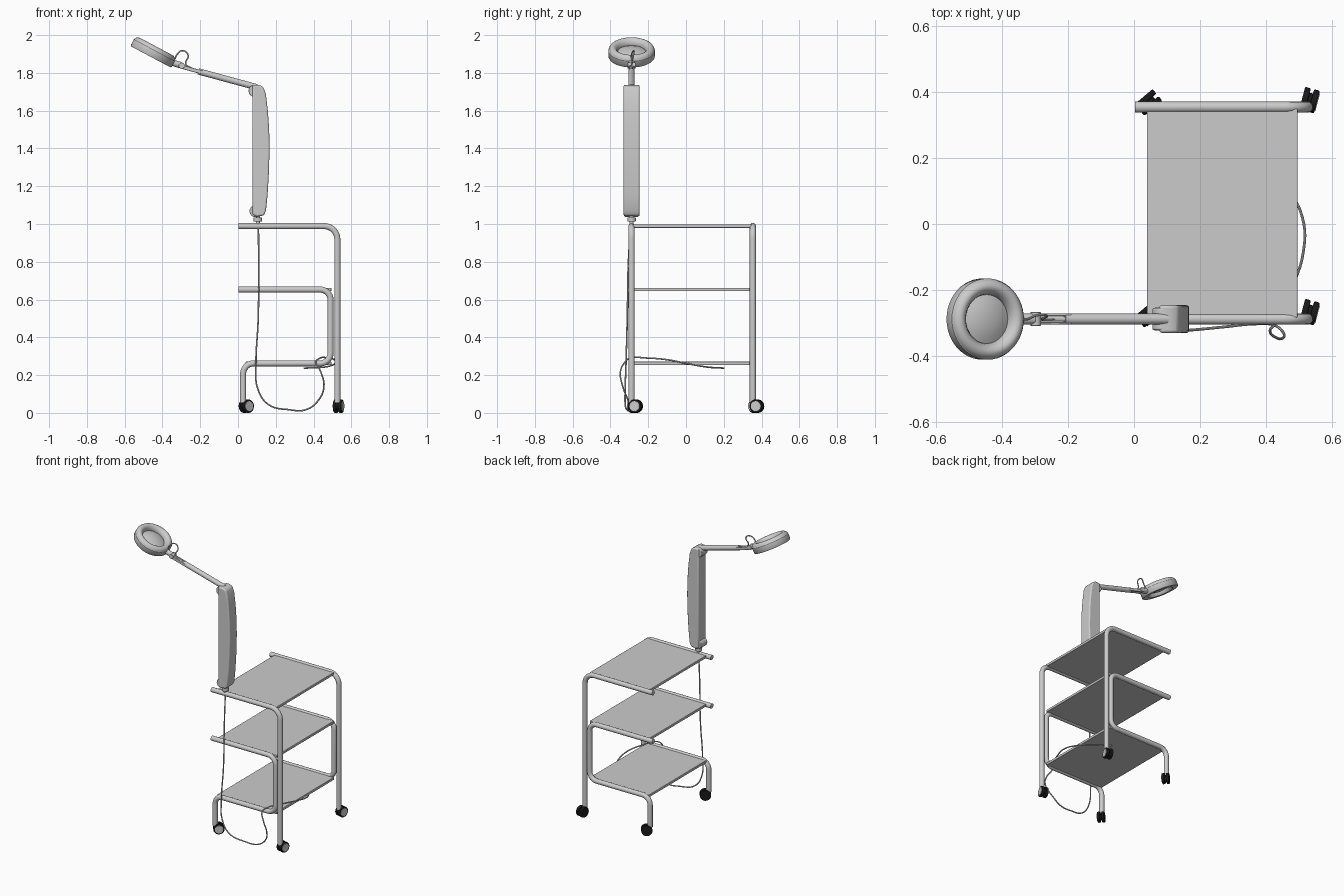
import bpy, bmesh, math
from mathutils import Vector, Matrix

if "Cube" in bpy.data.objects:
    bpy.data.objects.remove(bpy.data.objects["Cube"])

YF, YB = -0.288, 0.354      # front and back frame planes
R = 0.0165                  # frame tube radius

black = bpy.data.materials.new("black_rubber")
black.diffuse_color = (0.01, 0.01, 0.01, 1)
black.use_nodes = True
black.node_tree.nodes["Principled BSDF"].inputs["Base Color"].default_value = black.diffuse_color


def finish(name, bm, mat=None, bevel=0, segs=3, angle=35):
    bmesh.ops.recalc_face_normals(bm, faces=bm.faces)
    me = bpy.data.meshes.new(name)
    bm.to_mesh(me)
    bm.free()
    ob = bpy.data.objects.new(name, me)
    bpy.context.collection.objects.link(ob)
    if mat:
        me.materials.append(mat)
    if bevel:
        m = ob.modifiers.new("bevel", 'BEVEL')
        m.width, m.segments = bevel, segs
        m.limit_method, m.angle_limit = 'ANGLE', math.radians(40)
    bpy.ops.object.select_all(action='DESELECT')
    bpy.context.view_layer.objects.active = ob
    ob.select_set(True)
    bpy.ops.object.shade_smooth_by_angle(angle=math.radians(angle))
    return ob


def box(name, center, size, rot_y=0, bevel=0.003):
    bm = bmesh.new()
    M = Matrix.Translation(center) @ Matrix.Rotation(rot_y, 4, 'Y') @ Matrix.Diagonal((*size, 1))
    bmesh.ops.create_cube(bm, size=1, matrix=M)
    return finish(name, bm, bevel=bevel, segs=2)


def cyl(name, a, b, r, mat=None, bevel=0.0, n=32, r2=None):
    a, b = Vector(a), Vector(b)
    bm = bmesh.new()
    M = Matrix.Translation((a + b) / 2) @ (b - a).to_track_quat('Z', 'Y').to_matrix().to_4x4()
    bmesh.ops.create_cone(bm, cap_ends=True, segments=n, radius1=r,
                          radius2=r if r2 is None else r2, depth=(b - a).length, matrix=M)
    return finish(name, bm, mat, bevel)


def curve(name, pts, r, smooth=False):
    cu = bpy.data.curves.new(name, 'CURVE')
    cu.dimensions, cu.bevel_depth, cu.use_fill_caps = '3D', r, True
    cu.bevel_resolution = 2 if smooth else 5
    cu.resolution_u = 6
    if smooth:
        s = cu.splines.new('BEZIER')
        s.bezier_points.add(len(pts) - 1)
        for p, c in zip(s.bezier_points, pts):
            p.co = c
            p.handle_left_type = p.handle_right_type = 'AUTO'
    else:
        s = cu.splines.new('POLY')
        s.points.add(len(pts) - 1)
        for p, c in zip(s.points, pts):
            p.co = (*c, 1)
    ob = bpy.data.objects.new(name, cu)
    bpy.context.collection.objects.link(ob)
    bpy.ops.object.select_all(action='DESELECT')
    bpy.context.view_layer.objects.active = ob
    ob.select_set(True)
    bpy.ops.object.convert(target='MESH')
    bpy.ops.object.shade_smooth_by_angle(angle=math.radians(40))


def rounded(pts, rad, n=8):
    """Replace inner corners of a path with right-angle arcs."""
    pts = [Vector(p) for p in pts]
    out = [pts[0]]
    for a, b, c in zip(pts, pts[1:], pts[2:]):
        u, v = (a - b).normalized() * rad, (c - b).normalized() * rad
        for i in range(n + 1):
            t = i / n * math.pi / 2
            out.append(b + u * (1 - math.sin(t)) + v * (1 - math.cos(t)))
    return out + [pts[-1]]


# Bent tube frames, one pair on each side
for side, y in (("front", YF), ("back", YB)):
    curve(side + "_outer_tube", rounded([(0.003, y, 0.989), (0.526, y, 0.989), (0.526, y, 0.055)], 0.07), R)
    curve(side + "_inner_tube", rounded([(0.003, y, 0.653), (0.49, y, 0.653), (0.49, y, 0.262),
                                         (0.027, y, 0.262), (0.027, y, 0.055)], 0.055), R)

# Three shelves
for name, z in (("top_shelf", 0.989), ("middle_shelf", 0.653), ("bottom_shelf", 0.262)):
    box(name, (0.267, (YF + YB) / 2, z), (0.456, YB - YF - 0.01, 0.018))

# Twin-wheel casters
for side, y in (("front", YF), ("back", YB)):
    for end, x, deg in (("left", 0.027, 50), ("right", 0.526, 15)):
        a = math.radians(deg)
        roll = Vector((math.sin(a), math.cos(a), 0))
        axis = Vector((math.cos(a), -math.sin(a), 0))
        c = Vector((x, y, 0.0355)) + roll * 0.022
        n = f"{side}_{end}_caster_"
        for k, s in (("inner", -1), ("outer", 1)):
            cyl(n + k + "_wheel", c + axis * s * 0.005, c + axis * s * 0.023, 0.0355, black, 0.004)
        cyl(n + "axle", c - axis * 0.02, c + axis * 0.02, 0.022, black)
        cyl(n + "cap", c + axis * 0.02, c + axis * 0.0255, 0.027, bevel=0.001)
        cyl(n + "stem", (x, y, 0.03), (x, y, 0.065), 0.013, black)

# Lamp post socket
cyl("lamp_pin", (0.105, YF, 0.98), (0.105, YF, 1.05), 0.011)
cyl("lamp_collar", (0.105, YF, 1.012), (0.105, YF, 1.035), 0.022, bevel=0.003)

# Upright spring-arm cover: side profile extruded across y
prof = [(0.077, 1.735), (0.112, 1.737), (0.134, 1.725), (0.147, 1.69), (0.158, 1.6), (0.165, 1.5),
        (0.167, 1.4), (0.164, 1.28), (0.157, 1.16), (0.148, 1.07), (0.136, 1.045), (0.10, 1.04),
        (0.077, 1.05)]
bm = bmesh.new()
f = bm.faces.new([bm.verts.new((x, YF - 0.042, z)) for x, z in prof])
ext = bmesh.ops.extrude_face_region(bm, geom=[f])
bmesh.ops.translate(bm, vec=(0, 0.084, 0), verts=[v for v in ext["geom"] if isinstance(v, bmesh.types.BMVert)])
finish("upright_arm_cover", bm, bevel=0.008)

# Knuckles at both ends of the upright arm
for name, x, z, w in (("lower_knuckle", 0.092, 1.068, 0.035), ("upper_knuckle", 0.087, 1.705, 0.033)):
    cyl(name, (x, YF - w, z), (x, YF + w, z), 0.031, bevel=0.004)

# Upper arm tube with fork towards the head
A, B = Vector((0.10, YF, 1.724)), Vector((-0.21, YF, 1.808))
d = (B - A).normalized()
tilt = math.atan2(-d.z, d.x) + math.pi
cyl("upper_arm", A, B, 0.0165)
for name, o in (("front_fork", -0.013), ("back_fork", 0.013)):
    box(name, B + d * 0.04 + Vector((0, o, 0)), (0.12, 0.007, 0.02), tilt)
cyl("head_link", B, (-0.315, YF, 1.842), 0.008, n=16)
cyl("head_hinge", (-0.298, YF - 0.021, 1.838), (-0.298, YF + 0.021, 1.838), 0.016, bevel=0.002)

# Magnifier head: lathed ring and domed lens, tilted
H = Matrix.Translation((-0.447, YF, 1.912)) @ Matrix.Rotation(math.radians(28), 4, 'Y')


def lathe(name, pr, closed, angle, n=48):
    bm = bmesh.new()
    rings = []
    for r, z in pr:
        if r == 0:
            rings.append([bm.verts.new(H @ Vector((0, 0, z)))] * n)
        else:
            rings.append([bm.verts.new(H @ Vector((r * math.cos(t * math.tau / n), r * math.sin(t * math.tau / n), z)))
                          for t in range(n)])
    for p, q in zip(rings, rings[1:] + (rings[:1] if closed else [])):
        for i in range(n):
            j = (i + 1) % n
            bm.faces.new(list(dict.fromkeys((p[i], p[j], q[j], q[i]))))
    return finish(name, bm, angle=angle)


lathe("head_ring", [(0.074, 0.002), (0.077, 0.013), (0.084, 0.024), (0.094, 0.031), (0.104, 0.031),
                    (0.114, 0.025), (0.120, 0.016), (0.121, 0.011), (0.123, 0.009), (0.123, -0.026),
                    (0.119, -0.031), (0.085, -0.031), (0.075, -0.014)], True, 40)
lathe("lens", [(0, 0.014), (0.03, 0.012), (0.055, 0.006), (0.077, -0.003), (0.077, -0.007),
               (0.055, -0.014), (0.03, -0.02), (0, -0.022)], False, 50)
bracket = H @ Vector((0.121, 0, -0.005))
cyl("head_bracket", bracket - Vector((0.012, 0, -0.006)), (-0.302, YF, 1.84), 0.017, bevel=0.003, n=24)

# Short cable loop at the head
curve("head_cable", [(-0.335, YF, 1.872), (-0.322, YF, 1.898), (-0.293, YF + 0.012, 1.918),
                     (-0.264, YF + 0.01, 1.893), (-0.277, YF, 1.848), (-0.24, YF, 1.822)], 0.004, True)

# Power cord hanging down, looping, and passing below the shelf
curve("power_cord", [(0.108, YF - 0.004, 1.0), (0.109, -0.305, 0.8), (0.107, -0.311, 0.5), (0.095, -0.318, 0.25),
                     (0.104, -0.322, 0.13), (0.16, -0.322, 0.045), (0.27, -0.312, 0.017), (0.36, -0.303, 0.017),
                     (0.42, -0.305, 0.06), (0.455, -0.335, 0.14), (0.437, -0.347, 0.22), (0.412, -0.322, 0.27),
                     (0.43, -0.30, 0.288), (0.475, -0.2, 0.290), (0.512, -0.09, 0.28), (0.51, 0.02, 0.258),
                     (0.46, 0.11, 0.243), (0.35, 0.2, 0.237)], 0.0042, True)
